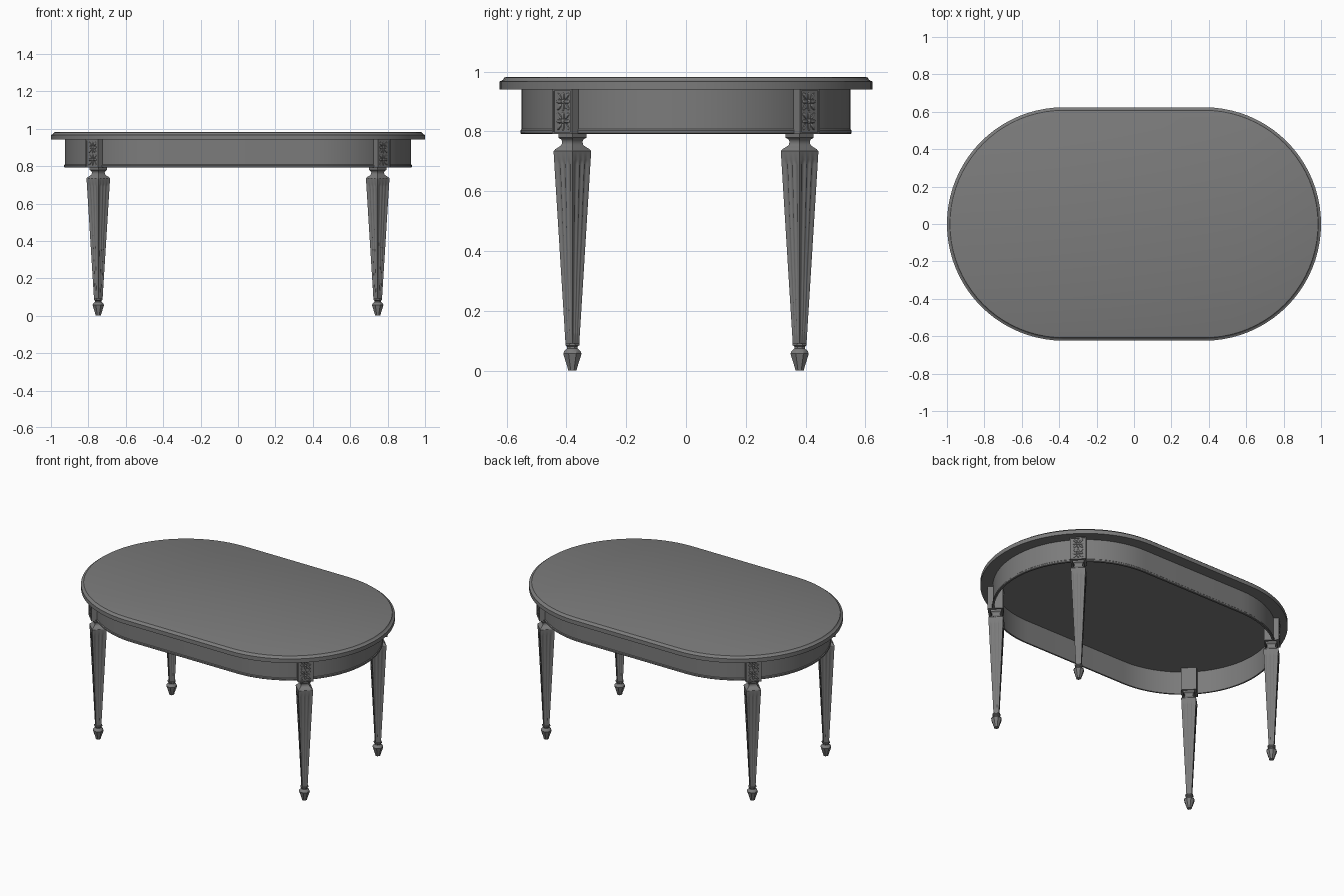
import bpy, bmesh, math
from mathutils import Matrix, Vector

old = bpy.data.objects.get("Cube")
if old:
    bpy.data.objects.remove(old, do_unlink=True)

grey = bpy.data.materials.new("grey_wood")
grey.use_nodes = True
COLOUR = (0.2, 0.2, 0.2, 1)
grey.diffuse_color = COLOUR
grey.node_tree.nodes["Principled BSDF"].inputs["Base Color"].default_value = COLOUR

CENTRE = 0.376             # x of the rounded end centres
LEG_X, LEG_Y = 0.747, 0.38


def finish(name, bm, matrix=Matrix(), angle=35):
    bmesh.ops.recalc_face_normals(bm, faces=bm.faces)
    mesh = bpy.data.meshes.new(name)
    bm.to_mesh(mesh)
    bm.free()
    mesh.materials.append(grey)
    obj = bpy.data.objects.new(name, mesh)
    obj.matrix_world = matrix
    bpy.context.collection.objects.link(obj)
    bpy.ops.object.select_all(action="DESELECT")
    obj.select_set(True)
    bpy.context.view_layer.objects.active = obj
    bpy.ops.object.shade_smooth_by_angle(angle=math.radians(angle))


def loft(bm, rings, closed=False):
    """Skin equal rings of points; cap the ends, or join last to first."""
    loops = [[bm.verts.new(p) for p in ring] for ring in rings]
    pairs = list(zip(loops, loops[1:]))
    if closed:
        pairs.append((loops[-1], loops[0]))
    else:
        bm.faces.new(loops[0])
        bm.faces.new(loops[-1])
    for a, b in pairs:
        for i in range(len(a)):
            j = (i + 1) % len(a)
            bm.faces.new((a[i], a[j], b[j], b[i]))


def oval(radius, z, steps=40):
    """Two half circles joined by straight sides."""
    ring = []
    for side, start in ((1, -math.pi / 2), (-1, math.pi / 2)):
        for i in range(steps + 1):
            a = start + math.pi * i / steps
            ring.append((side * CENTRE + radius * math.cos(a), radius * math.sin(a), z))
    return ring


def polygon(radius, z, sides):
    return [(radius * math.cos((i + 0.5) * math.tau / sides),
             radius * math.sin((i + 0.5) * math.tau / sides), z) for i in range(sides)]


def fluted_square(diagonal, z, depth):
    """Square section with three rounded flutes on each side."""
    h = diagonal / math.sqrt(2)
    side = [(-1, 0)]
    for c in (-0.54, 0, 0.54):
        side += [(c + 0.2 * u, 1 - u * u) for u in (-1, -0.6, 0, 0.6, 1)]
    ring = []
    for k in range(4):
        turn = Matrix.Rotation(k * math.pi / 2, 3, "Z")
        ring += [turn @ Vector((h - d * depth, t * h, z)) for t, d in side]
    return ring


def box(bm, centre, size):
    m = Matrix.Translation(centre) @ Matrix.Diagonal((*size, 1))
    bmesh.ops.create_cube(bm, size=1, matrix=m)


# Table top with a rounded upper rim
bm = bmesh.new()
loft(bm, [oval(r, z) for r, z in ((0.624, 0.941), (0.624, 0.967), (0.618, 0.969),
                                  (0.612, 0.973), (0.608, 0.98), (0.602, 0.982))])
finish("table_top", bm)

# Thin hollow apron with a bead along its lower edge
bm = bmesh.new()
loft(bm, [oval(r, z) for r, z in ((0.55, 0.943), (0.55, 0.808), (0.554, 0.804),
                                  (0.554, 0.795), (0.551, 0.792), (0.541, 0.792),
                                  (0.541, 0.943))], closed=True)
finish("apron", bm)


def make_leg(prefix, matrix):
    # Tapered square shaft, flutes fading out at both ends
    bm = bmesh.new()
    top, bottom = 0.734, 0.09
    rings = []
    for z, depth in ((top, 0), (0.705, 0), (0.69, 0.005), (0.128, 0.002),
                     (0.115, 0), (bottom, 0)):
        d = 0.023 + (0.063 - 0.023) * (z - bottom) / (top - bottom)
        rings.append(fluted_square(d, z, depth))
    loft(bm, rings)
    finish(prefix + "_leg_shaft", bm, matrix, 40)

    # Square neck between shaft and block
    bm = bmesh.new()
    loft(bm, [polygon(d, z, 4) for d, z in ((0.063, 0.734), (0.057, 0.741), (0.045, 0.748),
                                            (0.036, 0.755), (0.034, 0.766), (0.038, 0.774),
                                            (0.047, 0.779), (0.047, 0.794))])
    finish(prefix + "_leg_neck", bm, matrix)

    # Eight-sided foot
    bm = bmesh.new()
    loft(bm, [polygon(r, z, 8) for r, z in ((0.015, 0), (0.018, 0.012), (0.03, 0.047),
                                            (0.033, 0.058), (0.029, 0.066), (0.019, 0.074),
                                            (0.019, 0.08), (0.025, 0.085), (0.025, 0.091))])
    finish(prefix + "_foot", bm, matrix, 30)

    # Corner block with a raised frame on its outer face
    bm = bmesh.new()
    box(bm, (0.001, 0, 0.867), (0.086, 0.094, 0.15))
    for s in (-1, 1):
        box(bm, (0.045, s * 0.044, 0.867), (0.008, 0.006, 0.15))
        box(bm, (0.045, 0, 0.867 + s * 0.072), (0.008, 0.082, 0.006))
    finish(prefix + "_corner_block", bm, matrix)

    # Two carved leaf rosettes
    bm = bmesh.new()
    for z in (0.834, 0.9):
        centre = Matrix.Translation((0.044, 0, z))
        for k in range(8):
            reach = 0.025 if k % 2 else 0.017
            petal = (centre @ Matrix.Rotation(k * math.pi / 4, 4, "X")
                     @ Matrix.Translation((0, 0, reach))
                     @ Matrix.Diagonal((0.004, 0.007, 0.014, 1)))
            bmesh.ops.create_uvsphere(bm, u_segments=8, v_segments=6, radius=1, matrix=petal)
        bmesh.ops.create_uvsphere(bm, u_segments=10, v_segments=6, radius=1,
                                  matrix=centre @ Matrix.Diagonal((0.006, 0.008, 0.008, 1)))
    finish(prefix + "_rosettes", bm, matrix)


# Four legs, each turned to face outward along the curve
for sx, side in ((1, "left"), (-1, "right")):
    for sy, end in ((-1, "front"), (1, "back")):
        place = Matrix.Translation((sx * LEG_X, sy * LEG_Y, 0))
        make_leg(end + "_" + side, place @ Matrix.Rotation(math.atan2(sy, sx), 4, "Z"))
